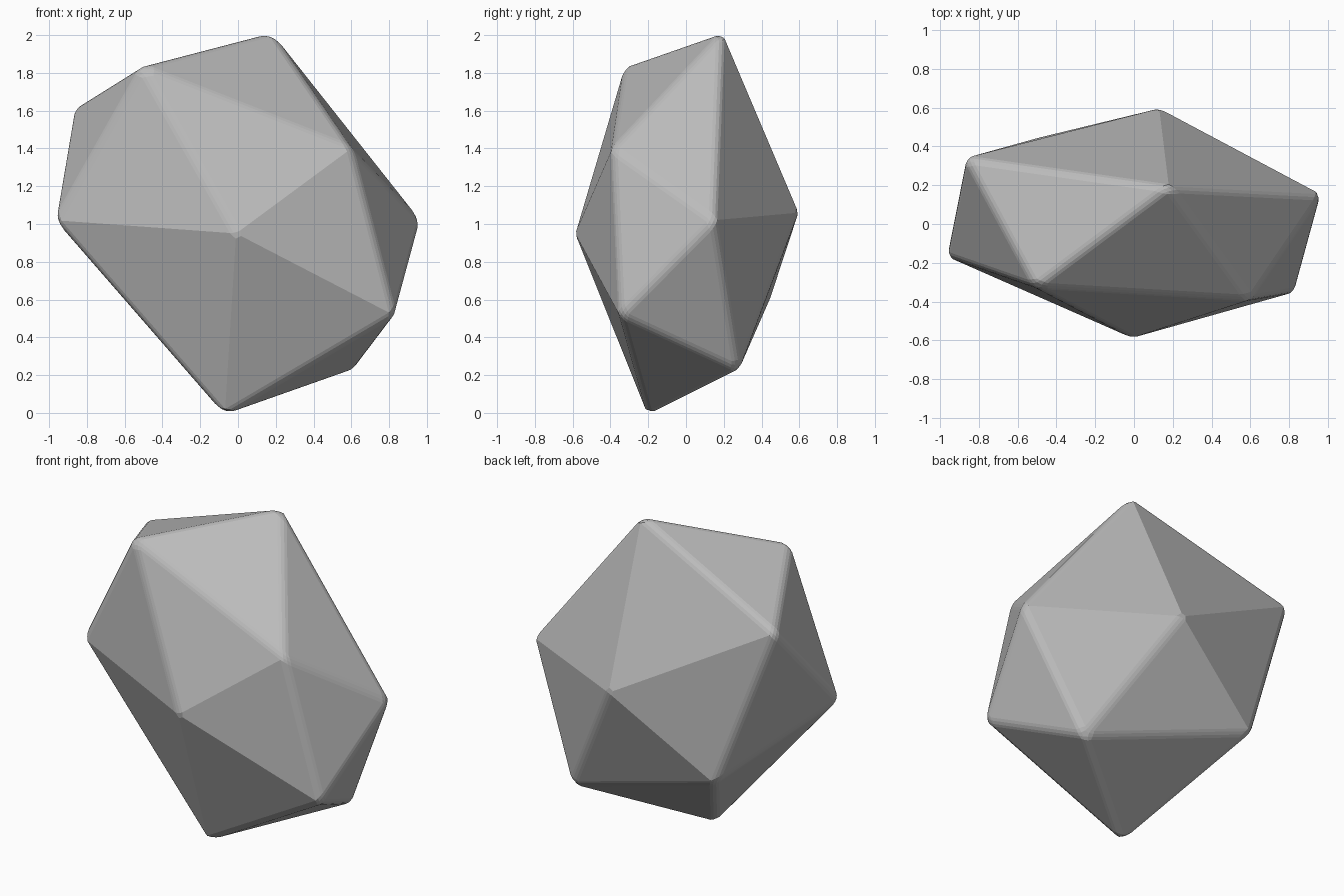
import bpy
import bmesh

# Remove the default cube
cube = bpy.data.objects.get("Cube")
if cube:
    bpy.data.objects.remove(cube, do_unlink=True)

# Stone colour
stone = bpy.data.materials.new("stone_grey")
stone.use_nodes = True
grey = (0.5, 0.5, 0.5, 1)
stone.diffuse_color = grey
stone.node_tree.nodes["Principled BSDF"].inputs["Base Color"].default_value = grey

# Corners of a skewed, flattened twenty-sided rock
corners = {
    "A": (0.18, 0.19, 2.015),
    "B": (-0.51, -0.325, 1.835),
    "C": (-0.87, 0.34, 1.61),
    "D": (-0.97, -0.165, 1.02),
    "E": (0.60, -0.39, 1.40),
    "F": (-0.01, -0.587, 0.95),
    "G": (0.967, 0.15, 1.02),
    "H": (0.83, -0.35, 0.515),
    "I": (-0.07, -0.2, -0.015),
    "J": (0.61, 0.28, 0.225),
    "K": (0.13, 0.595, 1.06),
    "L": (-0.51, 0.44, 0.59),
}
facets = ("ABC ACK AKG AGE AEB BDC BFD BEF FED".replace("FED", "FID")
          + " FHI FEH EGH GJH GKJ HJI IJL ILD DLC CLK LJK")

bm = bmesh.new()
verts = {name: bm.verts.new(co) for name, co in corners.items()}
for facet in facets.split():
    bm.faces.new([verts[c] for c in facet])
bmesh.ops.recalc_face_normals(bm, faces=bm.faces)
mesh = bpy.data.meshes.new("rock")
bm.to_mesh(mesh)
bm.free()
mesh.materials.append(stone)
rock = bpy.data.objects.new("rock", mesh)
bpy.context.collection.objects.link(rock)

# Worn, rounded edges where the facets meet sharply
bevel = rock.modifiers.new("worn_edges", "BEVEL")
bevel.width = 0.03
bevel.segments = 3
bevel.limit_method = 'ANGLE'
bevel.angle_limit = 0.5236
